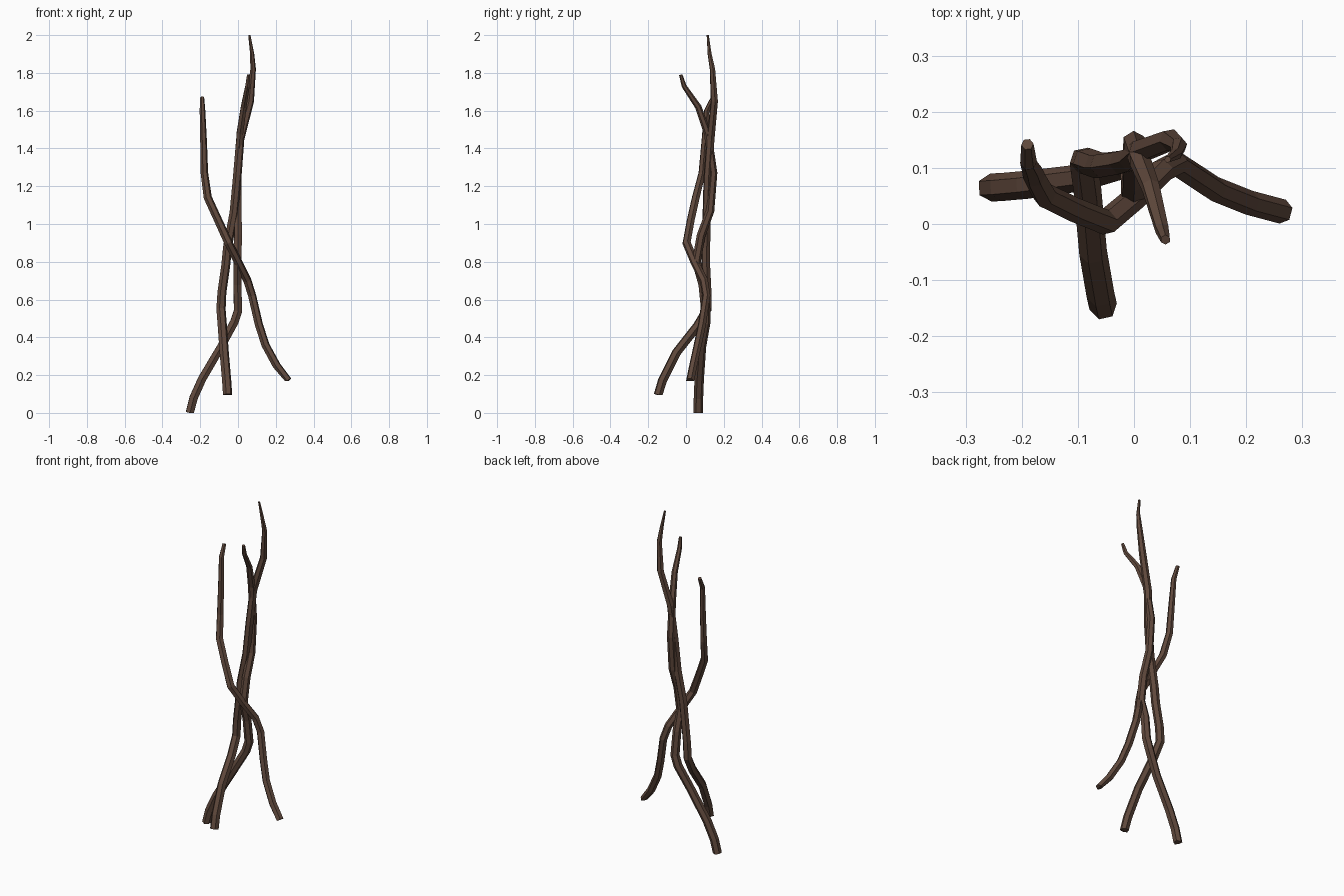
import bpy

bark = bpy.data.materials.new("bark")
bark.diffuse_color = (0.115, 0.065, 0.045, 1)


def branch(name, points):
    """Six-sided tapering stem through (x, y, z, radius) points."""
    curve = bpy.data.curves.new(name, "CURVE")
    curve.dimensions = "3D"
    curve.bevel_depth = 1.0
    curve.bevel_resolution = 1
    curve.use_fill_caps = True
    spline = curve.splines.new("POLY")
    spline.points.add(len(points) - 1)
    for p, (x, y, z, r) in zip(spline.points, points):
        p.co = (x, y, z, 1)
        p.radius = r
    spline.use_smooth = False
    obj = bpy.data.objects.new(name, curve)
    bpy.context.collection.objects.link(obj)
    bpy.ops.object.select_all(action="DESELECT")
    obj.select_set(True)
    bpy.context.view_layer.objects.active = obj
    bpy.ops.object.convert(target="MESH")
    obj = bpy.context.view_layer.objects.active
    # Flatten the cut foot of the stem
    foot = points[0][2]
    for v in obj.data.vertices:
        v.co.z = max(v.co.z, foot)
    obj.data.materials.clear()
    obj.data.materials.append(bark)
    return obj


# Stem standing on the ground at the left
branch("left_branch", [
    (-0.255, 0.065, 0.0, 0.025), (-0.235, 0.066, 0.08, 0.025),
    (-0.19, 0.07, 0.18, 0.025), (-0.09, 0.083, 0.35, 0.024),
    (-0.02, 0.105, 0.48, 0.025), (0.0, 0.105, 0.54, 0.025),
    (-0.003, 0.09, 0.68, 0.024), (-0.002, 0.055, 0.80, 0.024),
    (0.0, 0.08, 0.94, 0.023), (0.0, 0.128, 1.07, 0.022),
    (0.0, 0.145, 1.27, 0.021), (0.01, 0.115, 1.48, 0.02),
    (0.03, 0.065, 1.62, 0.017), (0.05, -0.01, 1.73, 0.013),
    (0.056, -0.028, 1.79, 0.009)])

# Tallest stem, rising from the front
branch("tall_branch", [
    (-0.055, -0.147, 0.095, 0.025), (-0.06, -0.125, 0.17, 0.025),
    (-0.073, -0.05, 0.32, 0.025), (-0.083, 0.06, 0.46, 0.025),
    (-0.09, 0.113, 0.55, 0.025), (-0.085, 0.112, 0.64, 0.024),
    (-0.065, 0.105, 0.78, 0.024), (-0.055, 0.105, 0.88, 0.024),
    (-0.022, 0.11, 1.06, 0.023), (-0.004, 0.115, 1.25, 0.023),
    (0.012, 0.13, 1.45, 0.022), (0.065, 0.15, 1.65, 0.02),
    (0.08, 0.14, 1.82, 0.015), (0.075, 0.125, 1.90, 0.011),
    (0.06, 0.115, 2.0, 0.006)])

# Crossing stem, from low right to upper left
branch("crossing_branch", [
    (0.265, 0.022, 0.17, 0.022), (0.205, 0.038, 0.25, 0.022),
    (0.145, 0.062, 0.36, 0.022), (0.11, 0.085, 0.47, 0.022),
    (0.075, 0.108, 0.62, 0.022), (0.05, 0.095, 0.70, 0.022),
    (0.0, 0.045, 0.80, 0.022), (-0.05, 0.003, 0.90, 0.023),
    (-0.105, 0.025, 1.02, 0.022), (-0.16, 0.052, 1.14, 0.022),
    (-0.178, 0.085, 1.27, 0.02), (-0.182, 0.098, 1.43, 0.018),
    (-0.188, 0.11, 1.60, 0.015), (-0.19, 0.142, 1.67, 0.011)])
